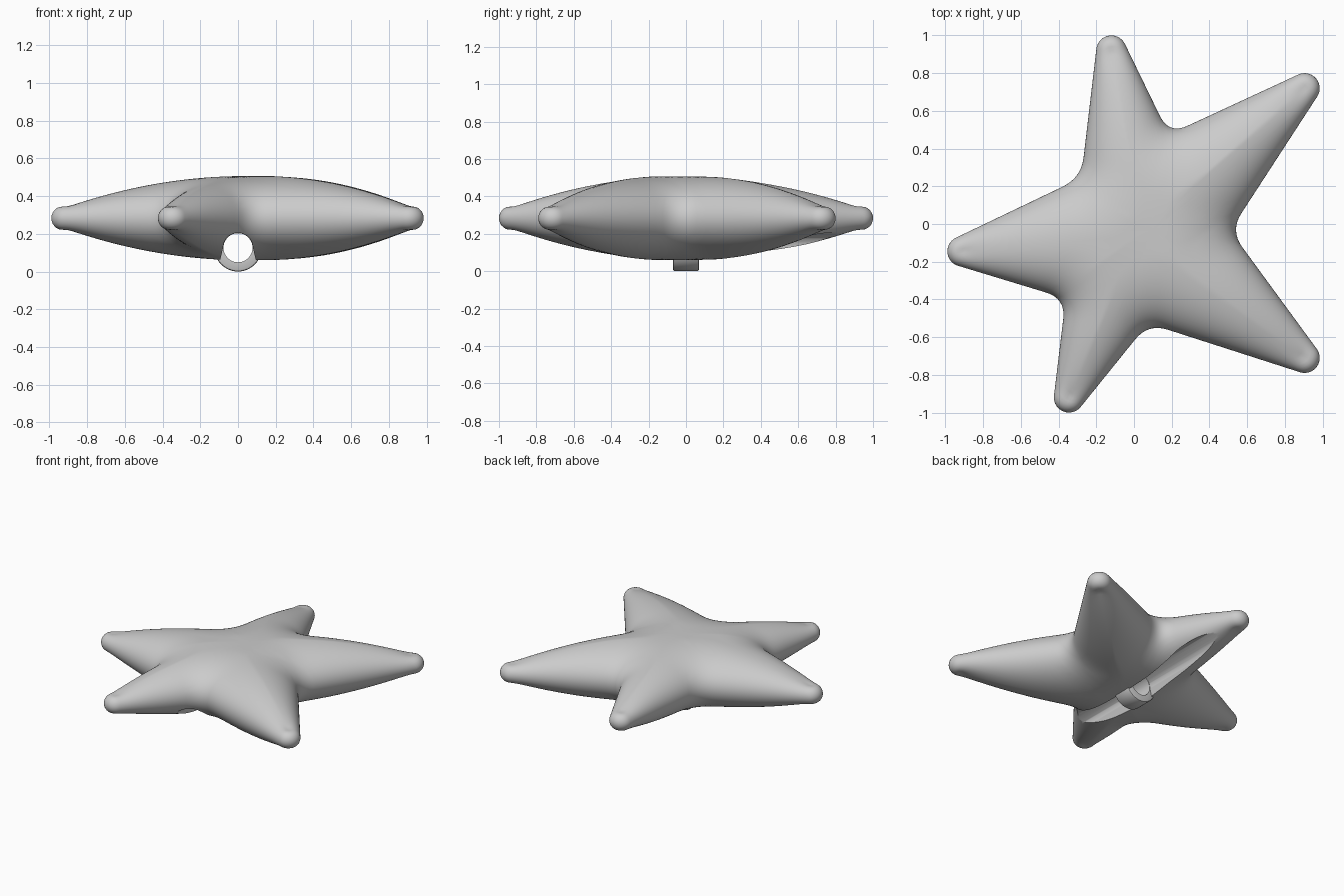
import bpy, bmesh, math
from mathutils import Vector

cube = bpy.data.objects.get("Cube")
if cube:
    bpy.data.objects.remove(cube)

# One plain material
grey = bpy.data.materials.new("plain_grey")
grey.use_nodes = True
grey.diffuse_color = (0.6, 0.6, 0.6, 1)
grey.node_tree.nodes["Principled BSDF"].inputs["Base Color"].default_value = (0.6, 0.6, 0.6, 1)

# Tip centres and inner corners, counter-clockwise; corner i follows tip i
TIPS = [Vector(p) for p in ((0.905, 0.72), (-0.12, 0.92), (-0.91, -0.145), (-0.345, -0.92), (0.905, -0.71))]
CORNERS = [Vector(p) for p in ((0.185, 0.475), (-0.28, 0.245), (-0.362, -0.395), (0.075, -0.527), (0.51, -0.035))]
CENTRE = Vector((0.105, -0.03))
TIP_R = 0.08
MID_Z = 0.283
RINGS = 28


def polar(c, a, r):
    return c + Vector((math.cos(a), math.sin(a))) * r


def tangent(tip, corner, side):
    v = corner - tip
    return math.atan2(v.y, v.x) + side * math.acos(TIP_R / v.length)


def star_outline():
    pts = []
    for i, tip in enumerate(TIPS):
        nxt = TIPS[(i + 1) % 5]
        before, after = CORNERS[i - 1], CORNERS[i]
        # rounded tip
        a0 = tangent(tip, before, 1)
        sweep = (tangent(tip, after, -1) - a0) % math.tau
        pts += [polar(tip, a0 + sweep * k / 14, TIP_R) for k in range(15)]
        # straight side, filleted corner, straight side
        start = pts[-1]
        end = polar(nxt, tangent(nxt, after, 1), TIP_R)
        f0 = after + (start - after).normalized() * 0.11
        f1 = after + (end - after).normalized() * 0.11
        pts += [start.lerp(f0, k / 12) for k in range(1, 12)]
        pts += [f0.lerp(after, k / 8).lerp(after.lerp(f1, k / 8), k / 8) for k in range(9)]
        pts += [f1.lerp(end, k / 12) for k in range(1, 12)]
    return pts


def edge_distance(p, pts):
    best = 9
    for a, b in zip(pts, pts[1:] + pts[:1]):
        ab = b - a
        t = max(0, min(1, (p - a).dot(ab) / ab.length_squared))
        best = min(best, (a + ab * t - p).length_squared)
    return math.sqrt(best)


def half_height(p, pts):
    # ridge rises from each tip, and rounds over towards the outline
    d = min((p - t).length for t in TIPS)
    k = min(d / 0.95, 1)
    ridge = 0.058 + 0.165 * (1 - (1 - k) ** 2)
    width = 0.08 + 0.36 * min(d, 0.85)
    e = min(edge_distance(p, pts) / width, 1)
    return ridge * math.sqrt(1 - (1 - e) ** 2)


def finish(name, bm):
    bmesh.ops.recalc_face_normals(bm, faces=bm.faces)
    mesh = bpy.data.meshes.new(name)
    bm.to_mesh(mesh)
    bm.free()
    mesh.materials.append(grey)
    ob = bpy.data.objects.new(name, mesh)
    bpy.context.collection.objects.link(ob)
    return ob


def activate(ob):
    bpy.ops.object.select_all(action='DESELECT')
    ob.select_set(True)
    bpy.context.view_layer.objects.active = ob


# Puffed star body: concentric scaled outlines, above and below
outline = star_outline()
n = len(outline)
bm = bmesh.new()
rim = [bm.verts.new((p.x, p.y, MID_Z)) for p in outline]
tops, bottoms = [], []
for i in range(1, RINGS):
    t = math.sin(math.pi / 2 * i / RINGS)
    flat = [CENTRE.lerp(p, t) for p in outline]
    heights = [half_height(p, outline) for p in flat]
    tops.append([bm.verts.new((p.x, p.y, MID_Z + h)) for p, h in zip(flat, heights)])
    bottoms.append([bm.verts.new((p.x, p.y, MID_Z - h)) for p, h in zip(flat, heights)])
peak = half_height(CENTRE, outline)
for rings, sign in ((tops, 1), (bottoms, -1)):
    pole = bm.verts.new((CENTRE.x, CENTRE.y, MID_Z + sign * peak))
    rings = rings + [rim]
    for j in range(n):
        k = (j + 1) % n
        bm.faces.new((pole, rings[0][j], rings[0][k]))
        for a, b in zip(rings, rings[1:]):
            bm.faces.new((a[j], b[j], b[k], a[k]))
body = finish("star_body", bm)

# Stringing groove: round at the top, flaring open underneath
HOLE_Z, HOLE_R = 0.126, 0.077
bm = bmesh.new()
section = [(math.cos(math.pi * k / 32) * (HOLE_R + 0.002), HOLE_Z + math.sin(math.pi * k / 32) * (HOLE_R + 0.002))
           for k in range(33)]
section += [(-0.105, 0.02), (0.105, 0.02)]
face = bm.faces.new([bm.verts.new((x, -1.2, z)) for x, z in section])
move = bmesh.ops.extrude_face_region(bm, geom=[face])["geom"]
bmesh.ops.translate(bm, vec=(0, 2.4, 0), verts=[v for v in move if isinstance(v, bmesh.types.BMVert)])
cutter = finish("groove_cutter", bm)
cutter.hide_render = True
activate(body)
cut = body.modifiers.new("groove", 'BOOLEAN')
cut.operation = 'DIFFERENCE'
cut.solver = 'EXACT'
cut.object = cutter
bpy.ops.object.modifier_apply(modifier=cut.name)
bpy.data.objects.remove(cutter)
bpy.ops.object.shade_smooth_by_angle(angle=math.radians(40))

# Hanging ring at the middle of the groove, with softened outer edges
bm = bmesh.new()
profile = [(HOLE_R, -0.07), (0.116, -0.07), (0.123, -0.067), (HOLE_Z, -0.06)]
profile += [(r, -y) for r, y in reversed(profile)]
loops = []
for k in range(48):
    a = math.tau * k / 48
    loops.append([bm.verts.new((r * math.cos(a), y, HOLE_Z + r * math.sin(a))) for r, y in profile])
for a, b in zip(loops, loops[1:] + loops[:1]):
    for j in range(len(profile)):
        k = (j + 1) % len(profile)
        bm.faces.new((a[j], b[j], b[k], a[k]))
ring = finish("hanging_ring", bm)
activate(ring)
bpy.ops.object.shade_smooth_by_angle(angle=math.radians(40))
